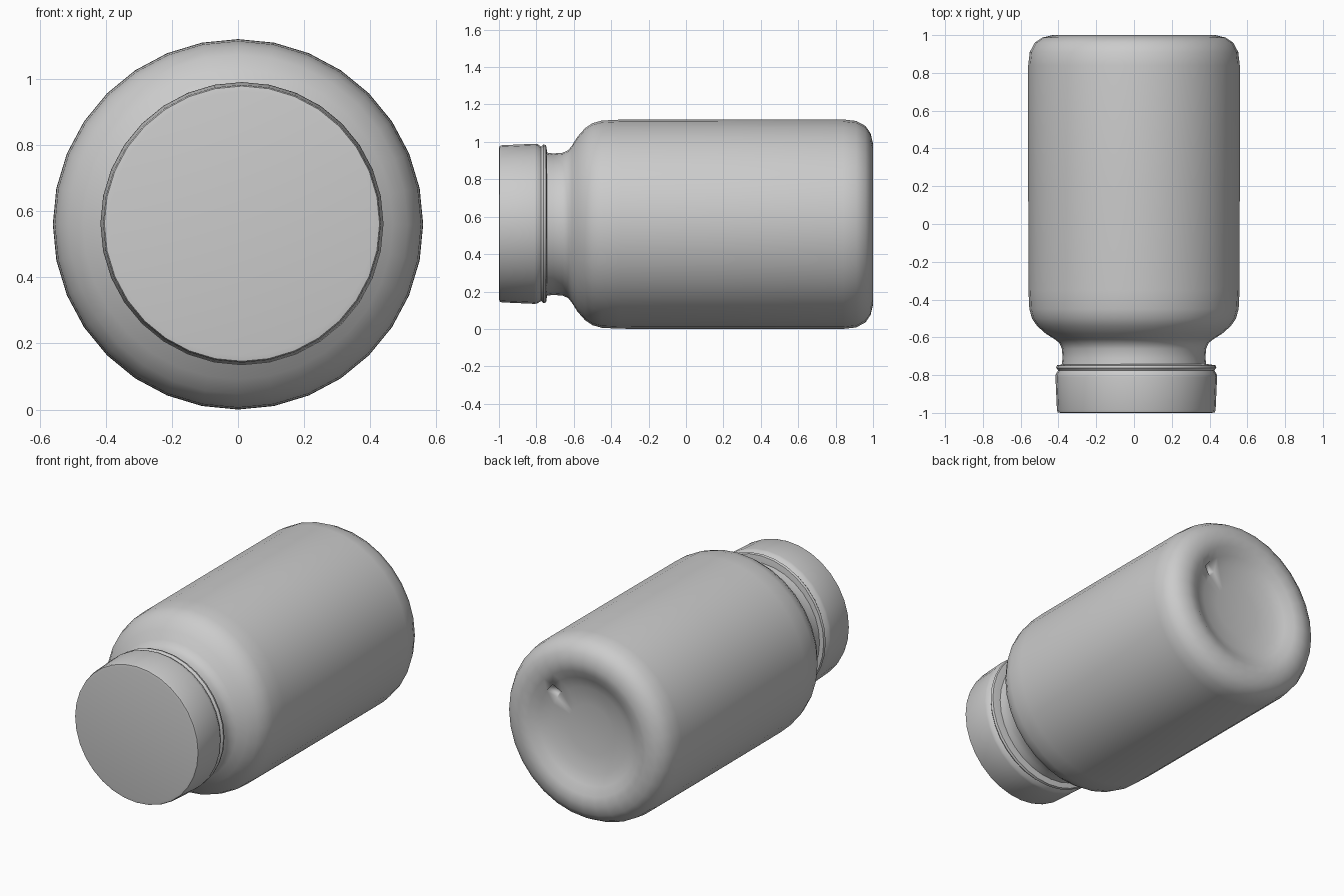
import bpy, bmesh, math
from mathutils import Vector

if "Cube" in bpy.data.objects:
    bpy.data.objects.remove(bpy.data.objects["Cube"])

SIDES = 32


def lathe(name, profile, cx, cz, angle=40):
    """Revolve (y, radius) points around an axis parallel to y."""
    bm = bmesh.new()
    verts = [bm.verts.new((cx + r, y, cz)) for y, r in profile]
    edges = [bm.edges.new(p) for p in zip(verts, verts[1:])]
    bmesh.ops.spin(bm, geom=verts + edges, cent=(cx, 0, cz), axis=(0, 1, 0),
                   angle=2 * math.pi, steps=SIDES, use_duplicate=False)
    bmesh.ops.remove_doubles(bm, verts=bm.verts, dist=0.0005)
    bmesh.ops.recalc_face_normals(bm, faces=bm.faces)
    mesh = bpy.data.meshes.new(name)
    bm.to_mesh(mesh)
    bm.free()
    obj = bpy.data.objects.new(name, mesh)
    bpy.context.collection.objects.link(obj)
    bpy.ops.object.select_all(action='DESELECT')
    obj.select_set(True)
    bpy.context.view_layer.objects.active = obj
    bpy.ops.object.shade_smooth_by_angle(angle=math.radians(angle))
    return obj


# Bottle: neck, rounded shoulder, straight wall, rounded heel, dished base
bottle = lathe("bottle_body", [
    (-0.76, 0), (-0.76, 0.385), (-0.71, 0.378), (-0.66, 0.382), (-0.63, 0.395),
    (-0.61, 0.42), (-0.58, 0.468), (-0.54, 0.513), (-0.50, 0.54), (-0.45, 0.554),
    (-0.35, 0.559), (0.2, 0.56), (0.84, 0.56), (0.91, 0.552), (0.96, 0.525),
    (0.987, 0.485), (1.0, 0.43), (0.99, 0.375), (0.96, 0.325), (0.935, 0.26),
    (0.92, 0.15), (0.915, 0)], 0, 0.56, 60)

# Small moulding dent in the dished base
bm = bmesh.new()
bm.from_mesh(bottle.data)
spot = Vector((0.23, 0.95, 0.74))
dent = min(bm.faces, key=lambda f: (f.calc_center_median() - spot).length)
bmesh.ops.inset_individual(bm, faces=[dent], thickness=0.006, depth=-0.025)
bm.to_mesh(bottle.data)
bm.free()

# Cap: nearly flat front, slightly flared skirt, grooved retaining lip
lathe("screw_cap", [
    (-1.0, 0), (-1.0, 0.40), (-0.997, 0.416), (-0.985, 0.42), (-0.81, 0.428),
    (-0.795, 0.426), (-0.775, 0.413), (-0.762, 0.424), (-0.748, 0.42),
    (-0.742, 0.38), (-0.742, 0)], 0.012, 0.562, 35)
